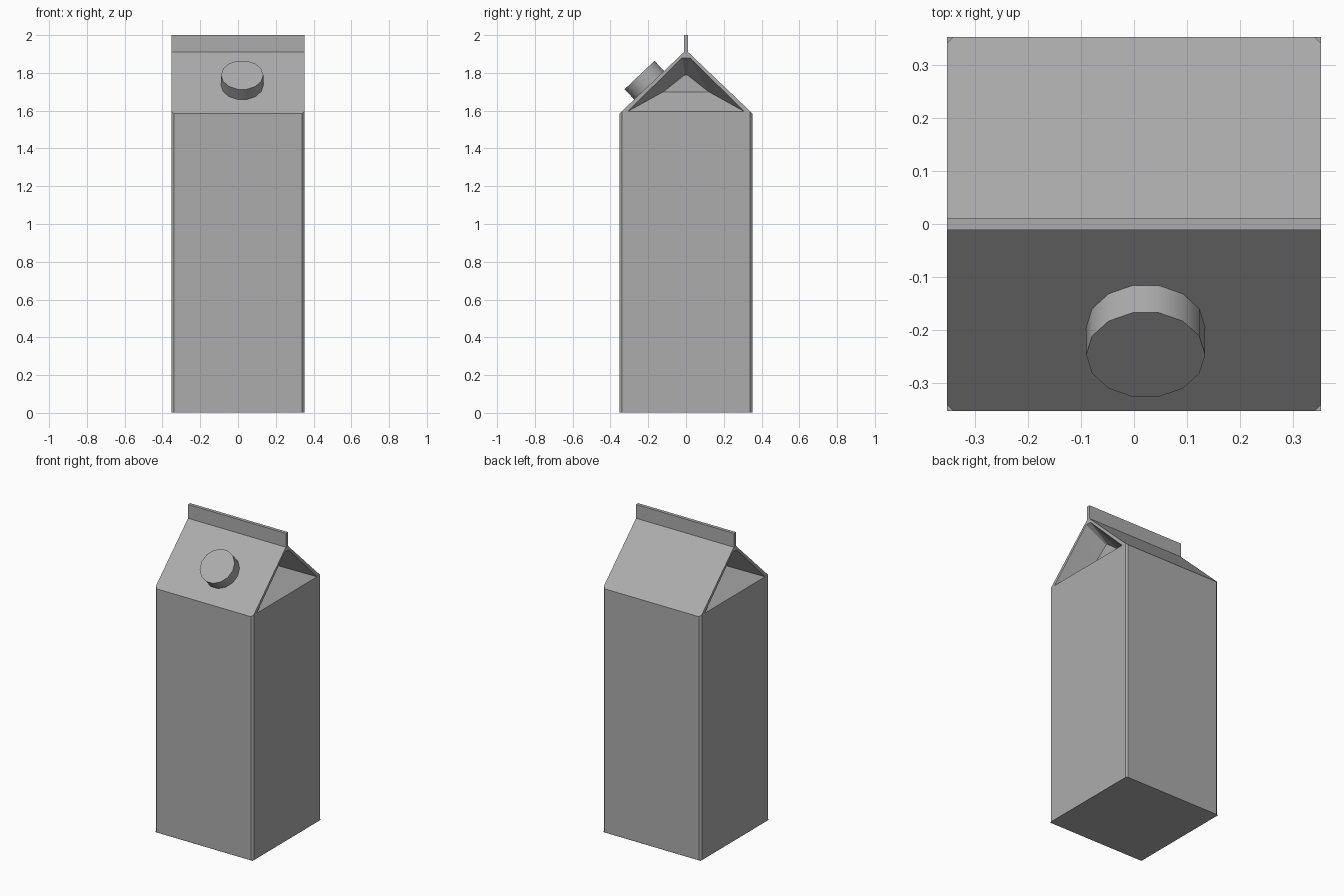
import bpy, bmesh, math
from mathutils import Matrix, Vector

cube = bpy.data.objects.get("Cube")
if cube:
    bpy.data.objects.remove(cube, do_unlink=True)

HALF = 0.352     # half width of the carton
EAVE = 1.585     # where the roof starts
RIDGE = 1.91     # where the sealed fin starts
FIN = 0.011      # half thickness of the fin
FOLD = 0.21      # how far out the folded gable sits
GREY = (0.416, 0.416, 0.416, 1)

card = bpy.data.materials.new("plain_grey")
card.use_nodes = True
card.diffuse_color = GREY
card.node_tree.nodes["Principled BSDF"].inputs["Base Color"].default_value = GREY


def make_object(name, bm):
    mesh = bpy.data.meshes.new(name)
    bm.to_mesh(mesh)
    bm.free()
    mesh.materials.append(card)
    obj = bpy.data.objects.new(name, mesh)
    bpy.context.collection.objects.link(obj)
    return obj


def activate(obj):
    bpy.ops.object.select_all(action='DESELECT')
    obj.select_set(True)
    bpy.context.view_layer.objects.active = obj


# Carton: side profile with gable and fin, extruded across the width
half_profile = [(HALF, 0.001), (HALF, EAVE), (FIN, RIDGE), (FIN, 2)]
profile = half_profile + [(-y, z) for y, z in reversed(half_profile)]
bm = bmesh.new()
end = bm.faces.new([bm.verts.new((-HALF, y, z)) for y, z in profile])
sweep = bmesh.ops.extrude_face_region(bm, geom=[end], use_keep_orig=True)
moved = [v for v in sweep["geom"] if isinstance(v, bmesh.types.BMVert)]
bmesh.ops.translate(bm, verts=moved, vec=(2 * HALF, 0, 0))

# Narrow chamfer on the four upright corners
uprights = [e for e in bm.edges
            if all(abs(abs(v.co.y) - HALF) < 0.001 for v in e.verts)
            and abs(e.verts[0].co.z - e.verts[1].co.z) > 1]
bmesh.ops.bevel(bm, geom=uprights, offset=0.012, offset_type='OFFSET',
                segments=1, affect='EDGES')
bmesh.ops.recalc_face_normals(bm, faces=bm.faces)
carton = make_object("carton", bm)

# Folded-in gable ends, cut with a tapering wedge on each side
for side in (1, -1):
    bm = bmesh.new()
    for s in (1, -1):
        for x in (HALF, HALF + 0.05):
            bm.verts.new((side * x, s * 0.31, 1.595))
            bm.verts.new((side * x, s * 0.02, 1.88))
        bm.verts.new((side * FOLD, s * 0.12, 1.70))
        bm.verts.new((side * FOLD, s * 0.006, 1.79))
    bmesh.ops.convex_hull(bm, input=bm.verts)
    bmesh.ops.recalc_face_normals(bm, faces=bm.faces)
    cutter = make_object("gable_cutter", bm)
    cutter.hide_render = True
    cut = carton.modifiers.new("gable_fold", 'BOOLEAN')
    cut.operation = 'DIFFERENCE'
    cut.solver = 'EXACT'
    cut.object = cutter
    activate(carton)
    bpy.ops.object.modifier_apply(modifier=cut.name)
    bpy.data.objects.remove(cutter, do_unlink=True)

# Square-cornered floor sheet, facing down
bm = bmesh.new()
corners = [(-HALF, -HALF), (-HALF, HALF), (HALF, HALF), (HALF, -HALF)]
bm.faces.new([bm.verts.new((x, y, 0)) for x, y in corners])
make_object("floor", bm)

# Screw cap standing square to the front roof slope
normal = Vector((0, EAVE - RIDGE, HALF - FIN)).normalized()
tilt = Matrix.Rotation(math.atan2(-normal.y, normal.z), 4, 'X')
half_turn = Matrix.Rotation(math.pi / 14, 4, 'Z')
centre = Vector((0.022, -0.195, 1.735)) + normal * 0.036
bm = bmesh.new()
bmesh.ops.create_cone(bm, cap_ends=True, segments=14, radius1=0.112, radius2=0.112,
                      depth=0.076, matrix=Matrix.Translation(centre) @ tilt @ half_turn)
cap = make_object("screw_cap", bm)
activate(cap)
bpy.ops.object.shade_smooth_by_angle(angle=math.radians(30))
